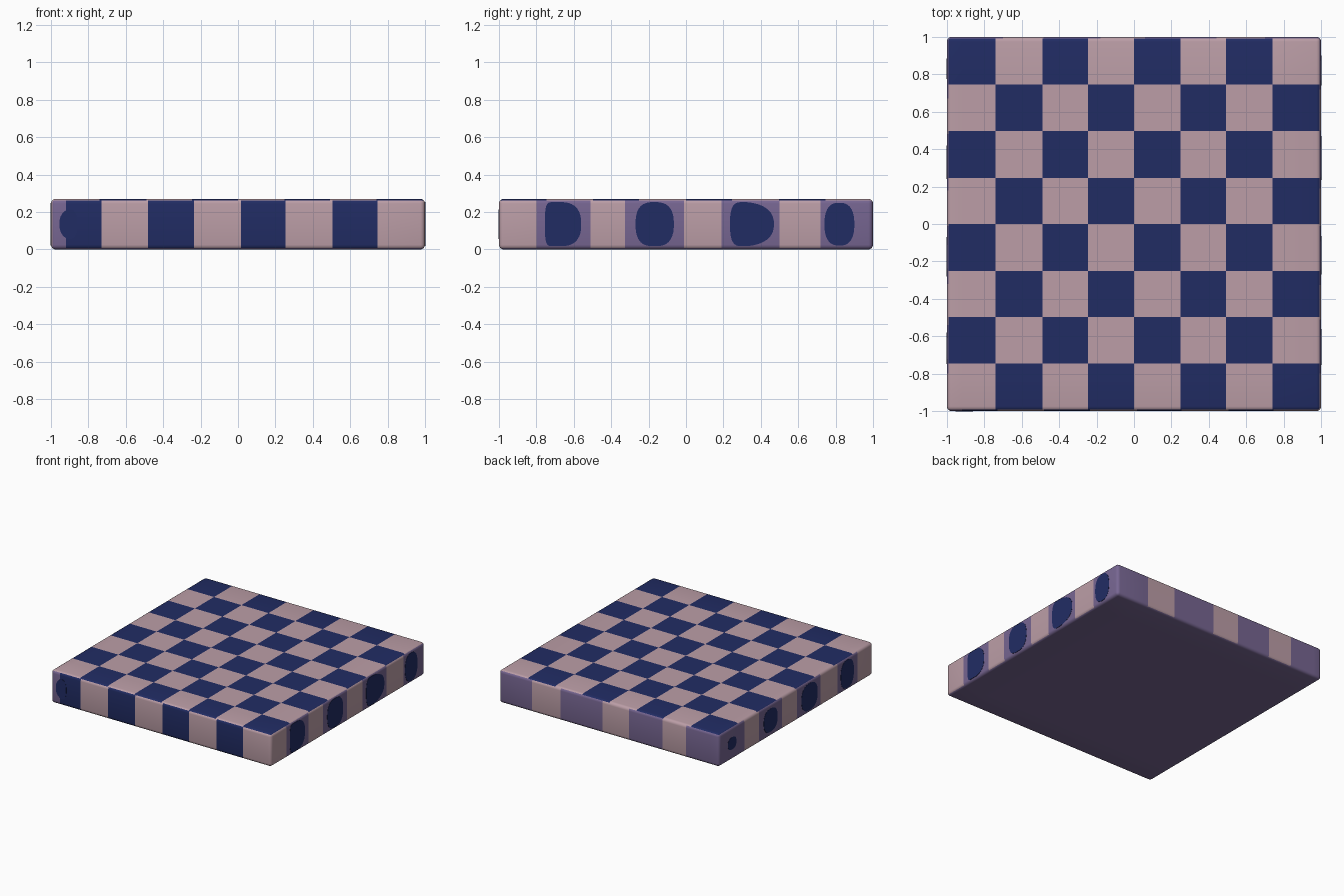
import bpy, bmesh, math
from mathutils import Vector

if "Cube" in bpy.data.objects:
    bpy.data.objects.remove(bpy.data.objects["Cube"])

H, R = 0.27, 0.025  # slab thickness, edge radius


def material(name, rgb):
    lin = [((c / 255 + 0.055) / 1.055) ** 2.4 for c in rgb]
    m = bpy.data.materials.new(name)
    m.diffuse_color = (*lin, 1)
    m.use_nodes = True
    m.node_tree.nodes["Principled BSDF"].inputs["Base Color"].default_value = m.diffuse_color
    return m


PINK, NAVY, PURPLE = 0, 1, 2
mats = [material("dusty_pink", (188, 158, 167)),
        material("navy_blue", (33, 44, 100)),
        material("muted_purple", (119, 102, 146))]

# Colour bands along each side: (upper limit, colour)
FRONT = [(-.92, PURPLE), (-.73, NAVY), (-.48, PINK), (-.235, NAVY), (.015, PINK),
         (.255, NAVY), (.505, PINK), (.745, NAVY), (2, PINK)]
BACK = [(-.70, PURPLE), (-.485, PINK), (-.18, PURPLE), (.06, PINK), (.44, PURPLE),
        (.70, PINK), (2, PURPLE)]
RIGHT = [(-.80, PINK), (-.51, PURPLE), (-.325, PINK), (-.01, PURPLE), (.19, PINK),
         (.50, PURPLE), (.72, PINK), (2, PURPLE)]
LEFT = [(-.80, PINK), (-.54, PURPLE), (-.32, PINK), (-.01, PURPLE), (.18, PINK),
        (.48, PURPLE), (.67, PINK), (2, PURPLE)]
COLS = [-.74, -.49, -.245, 0, .248, .493, .74]
ROWS = [-.745, -.497, -.25, 0, .245, .497, .745]


def band(bands, t):
    return next(c for limit, c in bands if t < limit)


def face_colour(f):
    c, n = f.calc_center_median(), f.normal
    if n.z > 0.6:  # playing squares
        col = sum(c.x > v for v in COLS)
        row = sum(c.y > v for v in ROWS)
        return NAVY if (col + row) % 2 else PINK
    if n.z < -0.6:
        return PURPLE
    if abs(n.x) > abs(n.y):
        return band(RIGHT if n.x > 0 else LEFT, c.y)
    return band(BACK if n.y > 0 else FRONT, c.x)


def finish(bm, name):
    me = bpy.data.meshes.new(name)
    bm.to_mesh(me)
    bm.free()
    ob = bpy.data.objects.new(name, me)
    bpy.context.collection.objects.link(ob)
    for m in mats:
        me.materials.append(m)
    return ob


# Board slab: rounded box cut along every colour boundary
bm = bmesh.new()
bmesh.ops.create_cube(bm, size=1)
for v in bm.verts:
    v.co = Vector((v.co.x * 2, v.co.y * 2, (v.co.z + .5) * H))
bmesh.ops.bevel(bm, geom=bm.edges[:], offset=R, segments=4, profile=0.5, affect='EDGES')
xs = set(COLS) | {b[0] for b in FRONT + BACK if b[0] < 1}
ys = set(ROWS) | {b[0] for b in RIGHT + LEFT if b[0] < 1}
for axis, cuts in (((1, 0, 0), xs), ((0, 1, 0), ys)):
    for t in sorted(cuts):
        bmesh.ops.bisect_plane(bm, geom=bm.verts[:] + bm.edges[:] + bm.faces[:],
                               dist=1e-5, plane_co=Vector(axis) * t, plane_no=axis)
bm.normal_update()
for f in bm.faces:
    f.material_index = face_colour(f)
board = finish(bm, "checkered_board")
bpy.context.view_layer.objects.active = board
board.select_set(True)
bpy.ops.object.shade_smooth_by_angle(angle=math.radians(40))


def blob(name, place, lo, mid, hi, half, p_lo=.8, p_hi=.8):
    """Thin rounded navy patch; the exponents set how square each end is."""
    bm = bmesh.new()
    ring = []
    for i in range(32):
        a = 2 * math.pi * (i + .5) / 32
        c, s = math.cos(a), math.sin(a)
        t = mid + (hi - mid) * c ** p_hi if c > 0 else mid - (mid - lo) * (-c) ** p_lo
        z = H / 2 + half * math.copysign(abs(s) ** .8, s)
        ring.append((t, z))
    outer = [bm.verts.new(place(t, z, .0015)) for t, z in ring]
    inner = [bm.verts.new(place(t, z, -.002)) for t, z in ring]
    bm.faces.new(outer)
    bm.faces.new(inner[::-1])
    for i in range(32):
        j = (i + 1) % 32
        bm.faces.new((outer[i], inner[i], inner[j], outer[j]))
    bmesh.ops.recalc_face_normals(bm, faces=bm.faces[:])
    for f in bm.faces:
        f.material_index = NAVY
    finish(bm, name)


# Navy patches inside the purple bands
for i, args in enumerate([(-.755, -.67, -.56, .118, .2, .8), (-.27, -.17, -.065, .118, .7, .7),
                          (.235, .31, .47, .118, .5, 1.0), (.74, .82, .90, .115)]):
    blob(f"right_patch_{i + 1}", lambda t, z, d: (1 + d, t, z), *args)
for i, args in enumerate([(-.75, -.665, -.58, .115), (-.28, -.175, -.07, .11),
                          (.24, .33, .42, .095), (.775, .83, .885, .05)]):
    blob(f"left_patch_{i + 1}", lambda t, z, d: (-1 - d, t, z), *args)
blob("front_patch", lambda t, z, d: (t, -1 - d, z), -.955, -.90, -.86, .08, 1.2, .8)
